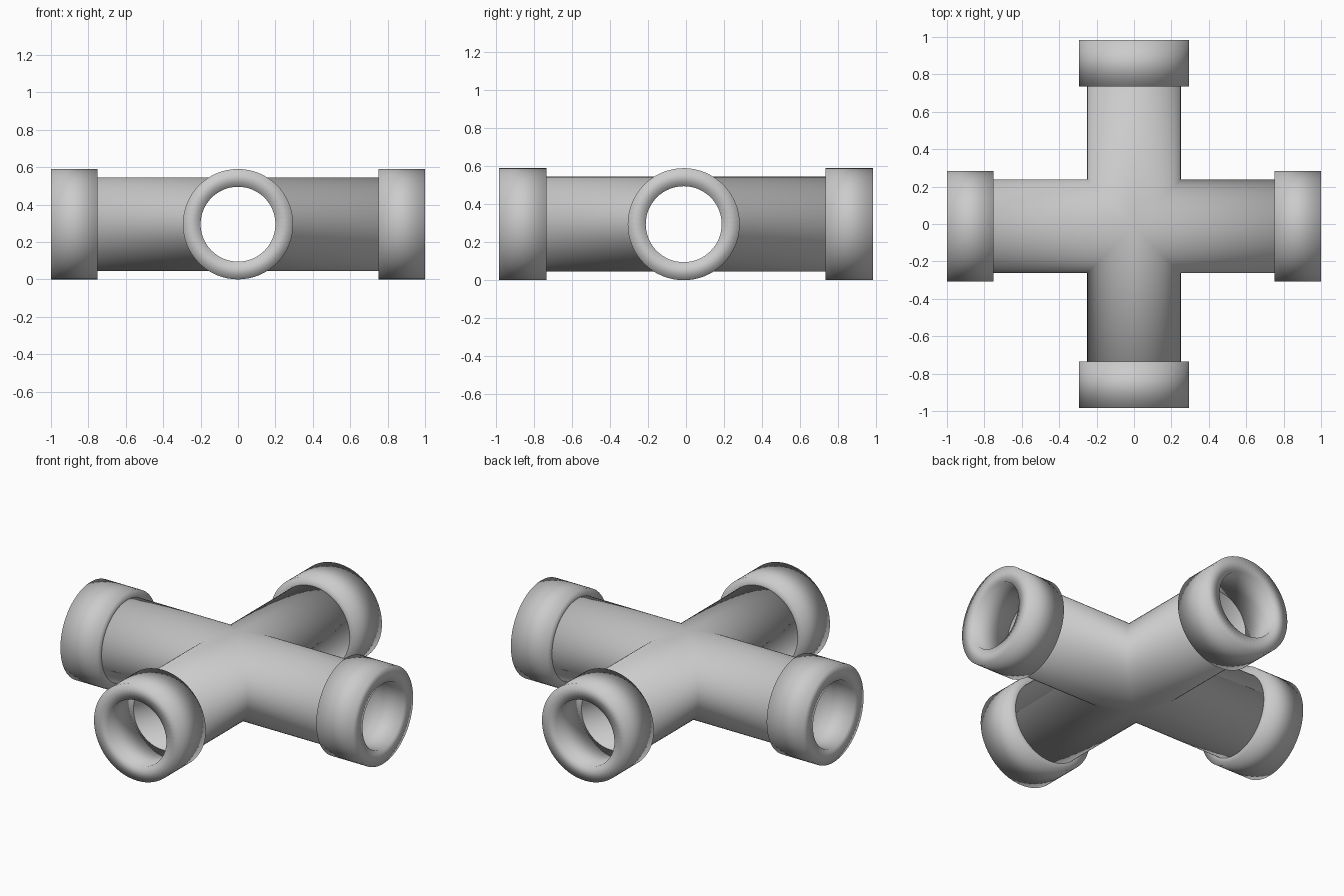
import bpy, bmesh, math
from mathutils import Matrix, Vector

if "Cube" in bpy.data.objects:
    bpy.data.objects.remove(bpy.data.objects["Cube"])

N = 64                          # sides around every tube
ZC, YC = 0.295, -0.012          # axis height, y of the crossing
R_PIPE, R_BORE, R_COLLAR = 0.25, 0.2, 0.295

grey = bpy.data.materials.new("light_grey")
grey.diffuse_color = (0.6, 0.6, 0.6, 1)
grey.use_nodes = True
grey.node_tree.nodes["Principled BSDF"].inputs["Base Color"].default_value = grey.diffuse_color


def finish(bm, name):
    bmesh.ops.remove_doubles(bm, verts=bm.verts, dist=1e-5)
    bmesh.ops.recalc_face_normals(bm, faces=bm.faces)
    for f in bm.faces:
        f.smooth = True
    me = bpy.data.meshes.new(name)
    bm.to_mesh(me)
    bm.free()
    me.materials.append(grey)
    ob = bpy.data.objects.new(name, me)
    bpy.context.collection.objects.link(ob)


def sweep(bm, profile, mat, closed):
    """Skin rings of (axial function, radius) lying along local +x."""
    rings = []
    for axial, r in profile:
        ring = []
        for i in range(N):
            a = 2 * math.pi * i / N
            y, z = r * math.cos(a), r * math.sin(a)
            ring.append(bm.verts.new(mat @ Vector((axial(y), y, z))))
        rings.append(ring)
    for k in range(len(rings) if closed else len(rings) - 1):
        p, q = rings[k], rings[(k + 1) % len(rings)]
        for i in range(N):
            j = (i + 1) % N
            bm.faces.new((p[i], p[j], q[j], q[i]))


# direction angle, distance from the crossing to the open end
arms = {"right": (0, 1.0), "back": (90, 0.985 - YC),
        "left": (180, 1.0), "front": (270, 0.985 + YC)}
base = Matrix.Translation((0, YC, ZC))

# hollow cross pipe: four mitred arms welded together
bm = bmesh.new()
for ang, end in arms.values():
    m = base @ Matrix.Rotation(math.radians(ang), 4, 'Z')
    tip = end - 0.02
    sweep(bm, [(abs, R_PIPE), (lambda y: tip, R_PIPE),
               (lambda y: tip, R_BORE + 0.002), (abs, R_BORE + 0.002)], m, False)
finish(bm, "cross_pipe")

# thick collar on each open end
for side, (ang, end) in arms.items():
    bm = bmesh.new()
    m = base @ Matrix.Rotation(math.radians(ang), 4, 'Z')
    inner = end - 0.25
    sweep(bm, [(lambda y: inner, R_COLLAR), (lambda y: end, R_COLLAR),
               (lambda y: end, R_BORE), (lambda y: inner, R_BORE)], m, True)
    finish(bm, side + "_collar")
